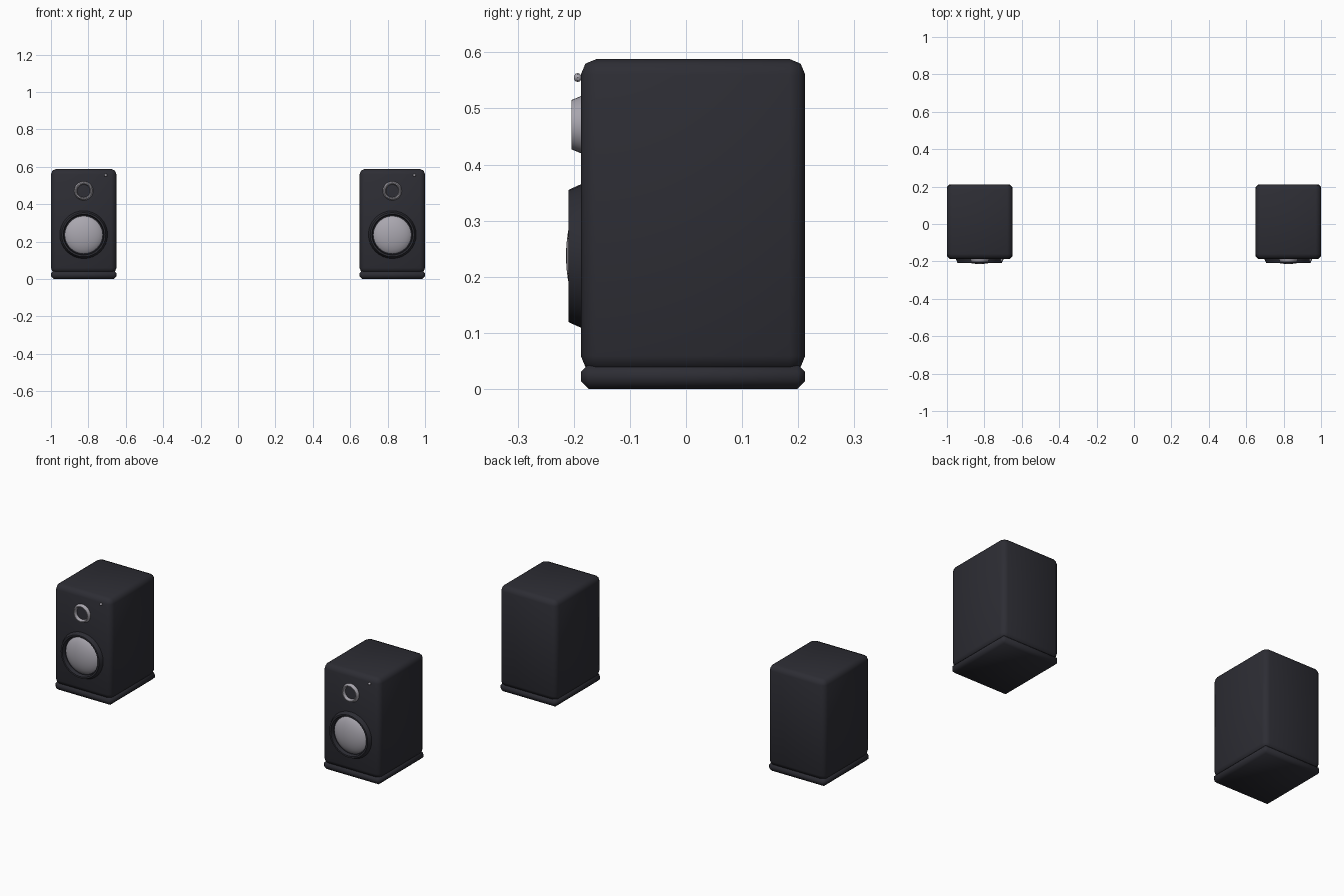
import bpy
import math
from mathutils import Matrix

cube = bpy.data.objects.get("Cube")
if cube:
    bpy.data.objects.remove(cube, do_unlink=True)

FRONT_Y = -0.187
MID_Y = 0.0125


def make_material(name, color, roughness=0.6):
    mat = bpy.data.materials.new(name)
    mat.use_nodes = True
    mat.diffuse_color = (*color, 1)
    shader = mat.node_tree.nodes["Principled BSDF"]
    shader.inputs["Base Color"].default_value = (*color, 1)
    shader.inputs["Roughness"].default_value = roughness
    return mat


charcoal = make_material("charcoal", (0.026, 0.026, 0.034))
silver = make_material("silver", (0.40, 0.385, 0.43))


def finish(obj, name, mat, angle=40):
    obj.name = name
    obj.data.name = name
    obj.data.materials.clear()
    obj.data.materials.append(mat)
    bpy.ops.object.select_all(action="DESELECT")
    obj.select_set(True)
    bpy.context.view_layer.objects.active = obj
    bpy.ops.object.shade_smooth_by_angle(angle=math.radians(angle))
    return obj


def rounded_box(name, x, z_low, z_high, bevel, segments):
    """Box with the cabinet footprint and bevelled edges."""
    bpy.ops.mesh.primitive_cube_add(size=1)
    obj = bpy.context.object
    obj.data.transform(Matrix.Diagonal((0.35, 0.4, z_high - z_low, 1)))
    obj.location = (x, MID_Y, (z_low + z_high) / 2)
    mod = obj.modifiers.new("rounded_edges", "BEVEL")
    mod.width = bevel
    mod.segments = segments
    bpy.ops.object.modifier_apply(modifier=mod.name)
    return finish(obj, name, charcoal, 50)


def lathe(name, profile, x, z, mat, sides=32):
    """Spin (radius, distance in front of the cabinet) points about the y axis."""
    verts, faces = [], []
    for i in range(sides):
        a = 2 * math.pi * i / sides
        verts += [(r * math.cos(a), -d, r * math.sin(a)) for r, d in profile]
    n = len(profile)
    for i in range(sides):
        j = (i + 1) % sides
        for k in range(n - 1):
            faces.append((i * n + k, j * n + k, j * n + k + 1, i * n + k + 1))
    mesh = bpy.data.meshes.new(name)
    mesh.from_pydata(verts, [], faces)
    obj = bpy.data.objects.new(name, mesh)
    bpy.context.collection.objects.link(obj)
    obj.location = (x, FRONT_Y, z)
    return finish(obj, name, mat)


def ball(name, x, y, z, scale, mat, segments, rings):
    bpy.ops.mesh.primitive_uv_sphere_add(segments=segments, ring_count=rings, radius=1)
    obj = bpy.context.object
    # Point the poles along y, then flatten
    obj.data.transform(Matrix.Diagonal((*scale, 1)) @ Matrix.Rotation(math.pi / 2, 4, "X"))
    obj.location = (x, y, z)
    return finish(obj, name, mat)


# Two identical speakers, the same way round
for side, x in (("right", -0.825), ("left", 0.825)):
    rounded_box(side + "_cabinet", x, 0.031, 0.588, 0.028, 2)
    rounded_box(side + "_base", x, 0.0, 0.045, 0.0145, 1)

    # Large driver: tapered surround with a shallow dome
    lathe(side + "_woofer_surround",
          [(0.129, -0.005), (0.128, 0.0), (0.118, 0.022), (0.109, 0.022), (0.104, -0.005)],
          x, 0.237, charcoal)
    ball(side + "_woofer_dome", x, -0.166, 0.237, (0.112, 0.048, 0.112), silver, 32, 16)

    # Small driver: bright tapered ring with a dark centre
    lathe(side + "_tweeter_ring",
          [(0.052, -0.004), (0.051, 0.0), (0.044, 0.017), (0.039, 0.017), (0.033, -0.004)],
          x, 0.471, silver)

    # Indicator bead in the upper corner
    ball(side + "_indicator", x + 0.118, -0.193, 0.555, (0.008, 0.007, 0.008), silver, 8, 6)
